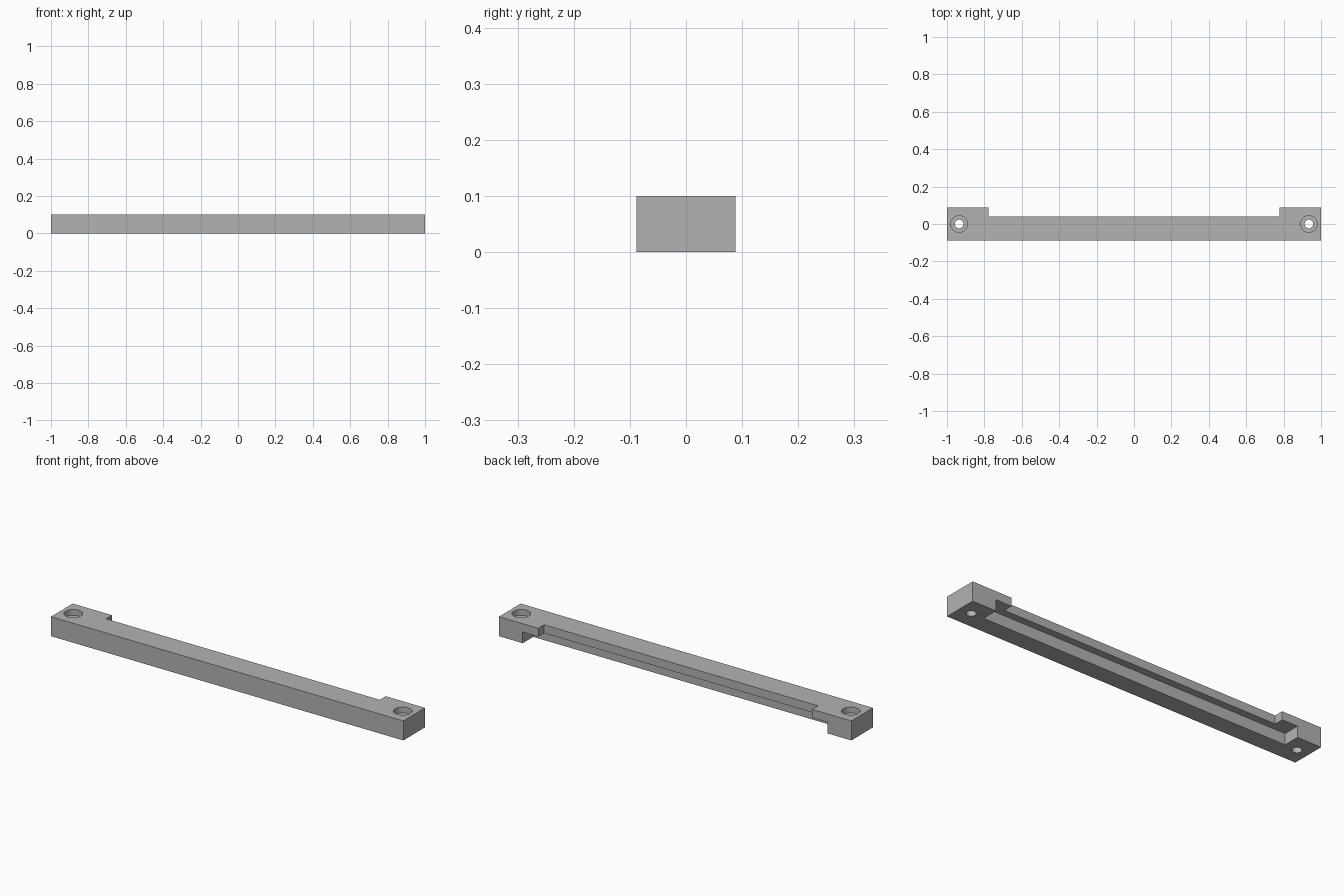
import bpy

cube = bpy.data.objects.get("Cube")
if cube:
    bpy.data.objects.remove(cube, do_unlink=True)

grey = bpy.data.materials.new("grey")
grey.use_nodes = True
colour = (0.45, 0.45, 0.45, 1)
grey.diffuse_color = colour
grey.node_tree.nodes["Principled BSDF"].inputs["Base Color"].default_value = colour


def box(name, low, high):
    """Axis-aligned box between two corners."""
    bpy.ops.mesh.primitive_cube_add(
        size=1, location=[(a + b) / 2 for a, b in zip(low, high)])
    obj = bpy.context.object
    obj.name = name
    obj.scale = [b - a for a, b in zip(low, high)]
    bpy.ops.object.transform_apply(location=False, rotation=False, scale=True)
    return obj


def drill(name, x, radius, low, high):
    """Upright round cutter."""
    bpy.ops.mesh.primitive_cylinder_add(
        vertices=48, radius=radius, depth=high - low,
        location=(x, 0, (low + high) / 2))
    bpy.context.object.name = name
    return bpy.context.object


# Dimensions
half_depth, height = 0.088, 0.1
bar = box("mounting_bar", (-1, -half_depth, 0), (1, half_depth, height))
bar.data.materials.append(grey)

# Back recess through the full height, and wider rebate underneath
cutters = [
    box("back_recess_cutter", (-0.777, 0.04, -0.1), (0.777, 0.2, 0.2)),
    box("lower_rebate_cutter", (-0.865, 0.003, -0.1), (0.865, 0.2, 0.057)),
]

# Counterbored screw hole at each end
for side, x in (("left", 0.935), ("right", -0.935)):
    cutters.append(drill(side + "_screw_hole_cutter", x, 0.023, -0.1, 0.2))
    cutters.append(drill(side + "_counterbore_cutter", x, 0.044, 0.07, 0.2))

for cutter in cutters:
    cutter.hide_render = True
    cut = bar.modifiers.new(cutter.name, "BOOLEAN")
    cut.operation = "DIFFERENCE"
    cut.solver = "EXACT"
    cut.object = cutter

# Bake the cuts, then drop the cutters
bpy.ops.object.select_all(action="DESELECT")
bar.select_set(True)
bpy.context.view_layer.objects.active = bar
for cutter in cutters:
    bpy.ops.object.modifier_apply(modifier=cutter.name)
    bpy.data.objects.remove(cutter, do_unlink=True)
bpy.ops.object.shade_smooth_by_angle()
